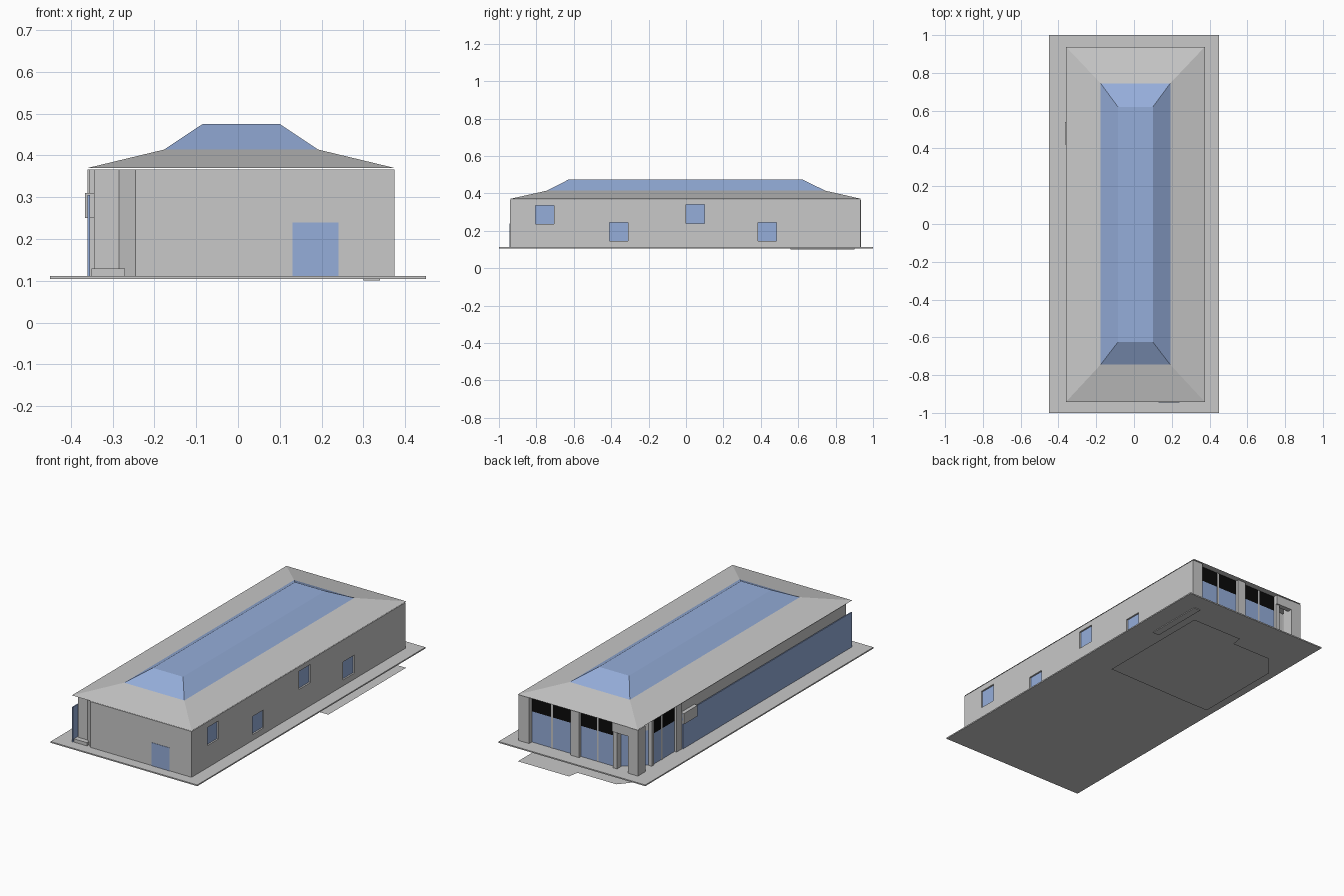
import bpy, bmesh

if "Cube" in bpy.data.objects:
    bpy.data.objects.remove(bpy.data.objects["Cube"])

def material(name, rgb):
    m = bpy.data.materials.new(name)
    m.diffuse_color = (*rgb, 1)
    m.use_nodes = True
    m.node_tree.nodes["Principled BSDF"].inputs["Base Color"].default_value = m.diffuse_color
    return m

GREY = material("pale grey", (0.58, 0.58, 0.58))
GLASS = material("blue glass", (0.30, 0.42, 0.70))
BLACK = material("black panel", (0.003, 0.003, 0.003))

def finish(bm, name, mat):
    bmesh.ops.recalc_face_normals(bm, faces=bm.faces)
    me = bpy.data.meshes.new(name)
    bm.to_mesh(me)
    bm.free()
    ob = bpy.data.objects.new(name, me)
    bpy.context.collection.objects.link(ob)
    me.materials.append(mat)
    return ob

def prism(name, pts, z0, z1, mat):
    """Extrude a plan outline from z0 to z1."""
    bm = bmesh.new()
    f = bm.faces.new([bm.verts.new((x, y, z0)) for x, y in pts])
    ext = bmesh.ops.extrude_face_region(bm, geom=[f])
    for v in ext["geom"]:
        if isinstance(v, bmesh.types.BMVert):
            v.co.z = z1
    if not any(g is f for g in bm.faces):
        bm.faces.new([v for v in bm.verts if v.co.z == z0])
    return finish(bm, name, mat)

def rect(x0, x1, y0, y1):
    return [(x0, y0), (x1, y0), (x1, y1), (x0, y1)]

def box(name, x0, x1, y0, y1, z0, z1, mat):
    return prism(name, rect(x0, x1, y0, y1), z0, z1, mat)

def hip(name, base, z0, top, z1, mat):
    """Truncated hipped roof between two rectangles."""
    bm = bmesh.new()
    a = [bm.verts.new((*p, z0)) for p in rect(*base)]
    b = [bm.verts.new((*p, z1)) for p in rect(*top)]
    for i in range(4):
        j = (i + 1) % 4
        bm.faces.new((a[i], a[j], b[j], b[i]))
    bm.faces.new(a[::-1])
    bm.faces.new(b)
    return finish(bm, name, mat)

Z0, Z1, ZB = 0.112, 0.366, 0.282   # floor, wall top, glass/black split

# Ground slab, and the flat floor plan lying beneath it at z = 0
box("ground_slab", -0.45, 0.45, -1, 1, 0.105, Z0, GREY)
plan = [(0.373, 0.26), (0.373, 0.94), (0.06, 0.94), (0.05, 0.88), (-0.19, 0.88),
        (-0.29, 0.76), (-0.29, 0.25), (-0.12, 0.25)]
bm = bmesh.new()
bm.faces.new([bm.verts.new((x, y, 0)) for x, y in plan])
finish(bm, "floor_plan", GREY)
box("slab_strip", 0.30, 0.34, 0.56, 0.90, 0.101, 0.106, GREY)

# Front and right walls, with a recessed nook at the front left corner
shell = [(-0.345, -0.91), (-0.285, -0.91), (-0.245, -0.942), (0.375, -0.942),
         (0.375, 0.932), (0.31, 0.932), (0.31, 0.90), (0.350, 0.90),
         (0.350, -0.917), (-0.24, -0.917), (-0.28, -0.885), (-0.345, -0.885)]
wall = prism("front_and_right_wall", shell, Z0, Z1, GREY)
box("nook_step", -0.35, -0.27, -0.938, -0.905, Z0, 0.13, GREY)
box("front_window", 0.13, 0.24, -0.944, -0.938, Z0, 0.24, GLASS)

# Right side windows set into shallow recesses
for i, (y, z) in enumerate([(-0.805, 0.235), (-0.41, 0.145), (0.0, 0.24), (0.385, 0.145)]):
    cut = box("window_cutter", 0.363, 0.40, y, y + 0.1, z, z + 0.1, GREY)
    cut.hide_render = True
    mod = wall.modifiers.new("recess", 'BOOLEAN')
    mod.operation = 'DIFFERENCE'
    mod.object = cut
    bpy.context.view_layer.objects.active = wall
    bpy.ops.object.modifier_apply(modifier=mod.name)
    bpy.data.objects.remove(cut)
    box(f"right_window_{i + 1}", 0.360, 0.366, y, y + 0.1, z, z + 0.1, GLASS)

# Left side: long glass screen in front of a set-back wall
box("left_glass_screen", -0.360, -0.354, -0.94, 0.54, Z0, 0.305, GLASS)
box("left_wall", -0.345, -0.325, -0.905, 0.54, Z0, Z1, GREY)
box("left_beam_end", -0.366, -0.345, 0.42, 0.54, 0.25, 0.31, GREY)
box("left_pier", -0.355, -0.325, 0.54, 0.59, Z0, Z1, GREY)

# Tall glazing with black upper panels: back and left end
for i, (a, b) in enumerate([(0.19, 0.31), (0.06, 0.18), (-0.09, 0.008), (-0.20, -0.10)]):
    box(f"back_glass_{i + 1}", a, b, 0.900, 0.908, Z0, ZB, GLASS)
    box(f"back_black_panel_{i + 1}", a, b, 0.900, 0.908, ZB, Z1, BLACK)
for i, (a, b) in enumerate([(0.59, 0.70), (0.71, 0.78)]):
    box(f"left_glass_{i + 1}", -0.343, -0.335, a, b, Z0, ZB, GLASS)
    box(f"left_black_panel_{i + 1}", -0.343, -0.335, a, b, ZB, Z1, BLACK)

# Posts between the panels
for i, (a, b, y) in enumerate([(0.18, 0.19, 0.91), (0.008, 0.06, 0.925),
                               (-0.10, -0.09, 0.91), (-0.225, -0.20, 0.925)]):
    box(f"back_post_{i + 1}", a, b, 0.89, y, Z0, Z1, GREY)
box("left_post_1", -0.345, -0.33, 0.70, 0.71, Z0, Z1, GREY)
box("left_post_2", -0.35, -0.33, 0.78, 0.80, Z0, Z1, GREY)

# Corner entrance: angled glass behind a free-standing corner column
diag = [(-0.335, 0.79), (-0.215, 0.895), (-0.210, 0.888), (-0.33, 0.783)]
prism("entrance_glass", diag, Z0, 0.305, GLASS)
prism("entrance_lintel", diag, 0.305, Z1, GREY)
box("corner_column", -0.36, -0.30, 0.87, 0.935, Z0, Z1, GREY)
box("entrance_beam", -0.30, -0.20, 0.905, 0.932, 0.315, Z1, GREY)

# Hipped roof and glass roof lantern
hip("roof", (-0.36, 0.375, -0.942, 0.938), 0.370, (-0.177, 0.192, -0.745, 0.745), 0.414, GREY)
hip("glass_roof_lantern", (-0.177, 0.192, -0.745, 0.745), 0.414,
    (-0.085, 0.10, -0.625, 0.62), 0.475, GLASS)
